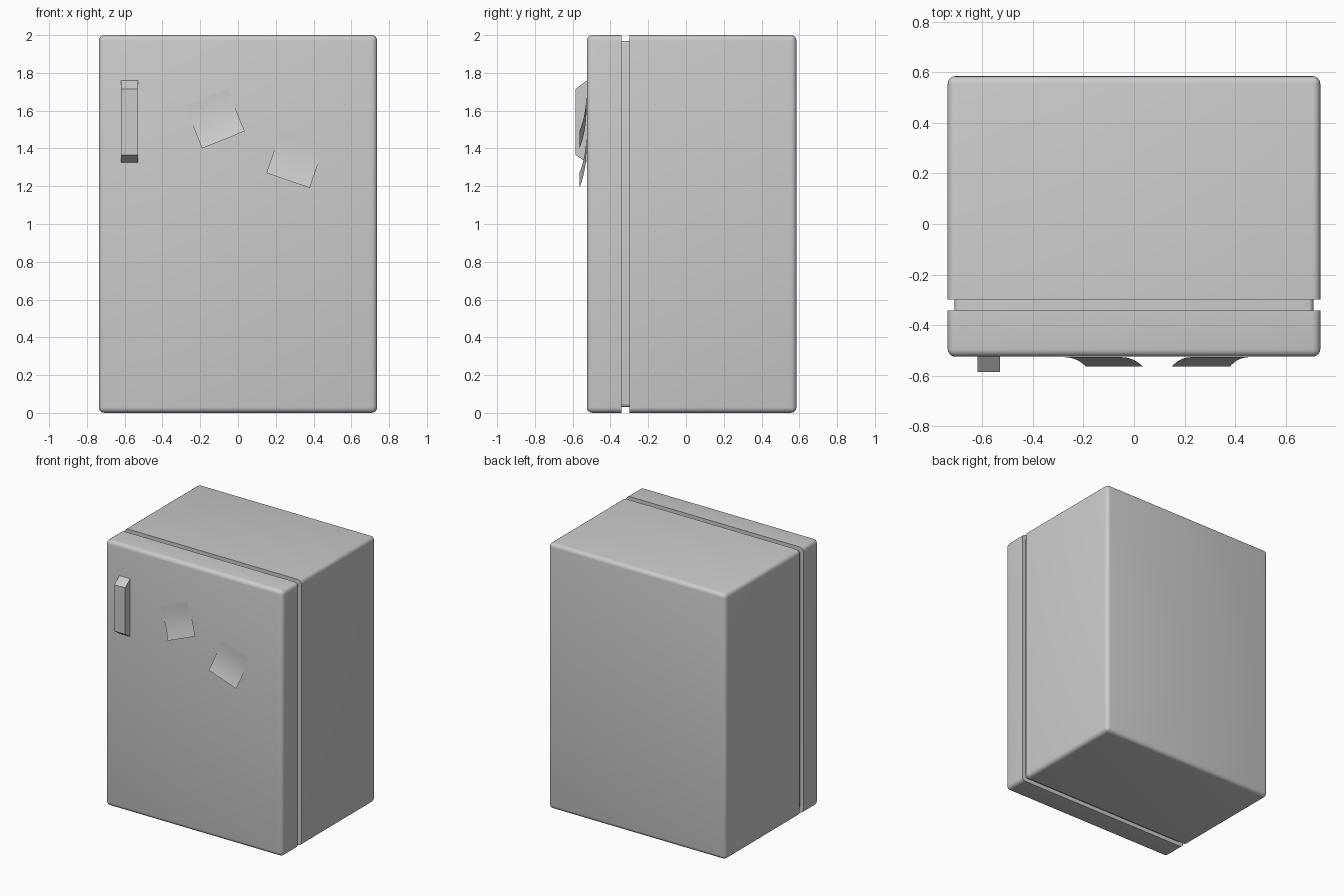
import bpy, bmesh, math
from mathutils import Vector

if "Cube" in bpy.data.objects:
    bpy.data.objects.remove(bpy.data.objects["Cube"])

R = 0.03  # rounding of the cabinet edges


def finish(name, bm, smooth=True):
    bmesh.ops.recalc_face_normals(bm, faces=bm.faces)
    return link(name, bm, smooth)


def link(name, bm, smooth):
    me = bpy.data.meshes.new(name)
    bm.to_mesh(me)
    bm.free()
    ob = bpy.data.objects.new(name, me)
    bpy.context.collection.objects.link(ob)
    if smooth:
        bpy.ops.object.select_all(action='DESELECT')
        ob.select_set(True)
        bpy.context.view_layer.objects.active = ob
        bpy.ops.object.shade_smooth_by_angle(angle=math.radians(35))
    return ob


def rounded_box(name, half_x, y0, y1, z0, z1, radius, flat_ys):
    """Box with rounded edges; edges lying in a flat_ys plane stay sharp."""
    bm = bmesh.new()
    bmesh.ops.create_cube(bm, size=1)
    for v in bm.verts:
        v.co = Vector((v.co.x * 2 * half_x,
                       y0 + (v.co.y + 0.5) * (y1 - y0),
                       z0 + (v.co.z + 0.5) * (z1 - z0)))
    edges = [e for e in bm.edges
             if not any(all(abs(v.co.y - y) < 1e-5 for v in e.verts) for y in flat_ys)]
    bmesh.ops.bevel(bm, geom=edges, offset=radius, segments=4, profile=0.5,
                    affect='EDGES', clamp_overlap=True)
    return finish(name, bm)


def curled_note(name, corner, angle, size, lift, wall_y, rows=10):
    """Paper sheet stuck at the top, its lower edge curling off the door."""
    a = math.radians(angle)
    right = Vector((math.cos(a), 0, math.sin(a)))
    up = Vector((-math.sin(a), 0, math.cos(a)))
    base = Vector((corner[0], wall_y, corner[1]))
    bm = bmesh.new()
    prev = None
    for i in range(rows + 1):
        t = i / rows
        p = base + up * size * t - Vector((0, 0.002 + lift * (1 - t) ** 2.4, 0))
        row = [bm.verts.new(p), bm.verts.new(p + right * size)]
        if prev:
            bm.faces.new((prev[0], prev[1], row[1], row[0]))
        prev = row
    return link(name, bm, True)


# Cabinet, door and the recessed seal between them
rounded_box("cabinet", 0.737, -0.298, 0.585, 0, 2, R, [-0.298])
rounded_box("door", 0.737, -0.525, -0.342, 0, 2, R, [-0.342])
rounded_box("door_seal", 0.71, -0.35, -0.29, 0.03, 1.97, 0.02, [-0.35, -0.29])

# Handle: trapezoid side profile (y, z) extruded across x
profile = [(-0.52, 1.76), (-0.525, 1.76), (-0.585, 1.715),
           (-0.585, 1.365), (-0.525, 1.325), (-0.52, 1.325)]
bm = bmesh.new()
face = bm.faces.new([bm.verts.new((-0.62, y, z)) for y, z in profile])
ext = bmesh.ops.extrude_face_region(bm, geom=[face])
bmesh.ops.translate(bm, vec=(0.09, 0, 0),
                    verts=[v for v in ext["geom"] if isinstance(v, bmesh.types.BMVert)])
finish("handle", bm, smooth=False)

# Paper notes on the door
curled_note("left_note", (-0.19, 1.40), 22, 0.243, 0.037, -0.525)
curled_note("right_note", (0.15, 1.27), -19, 0.243, 0.037, -0.525)
